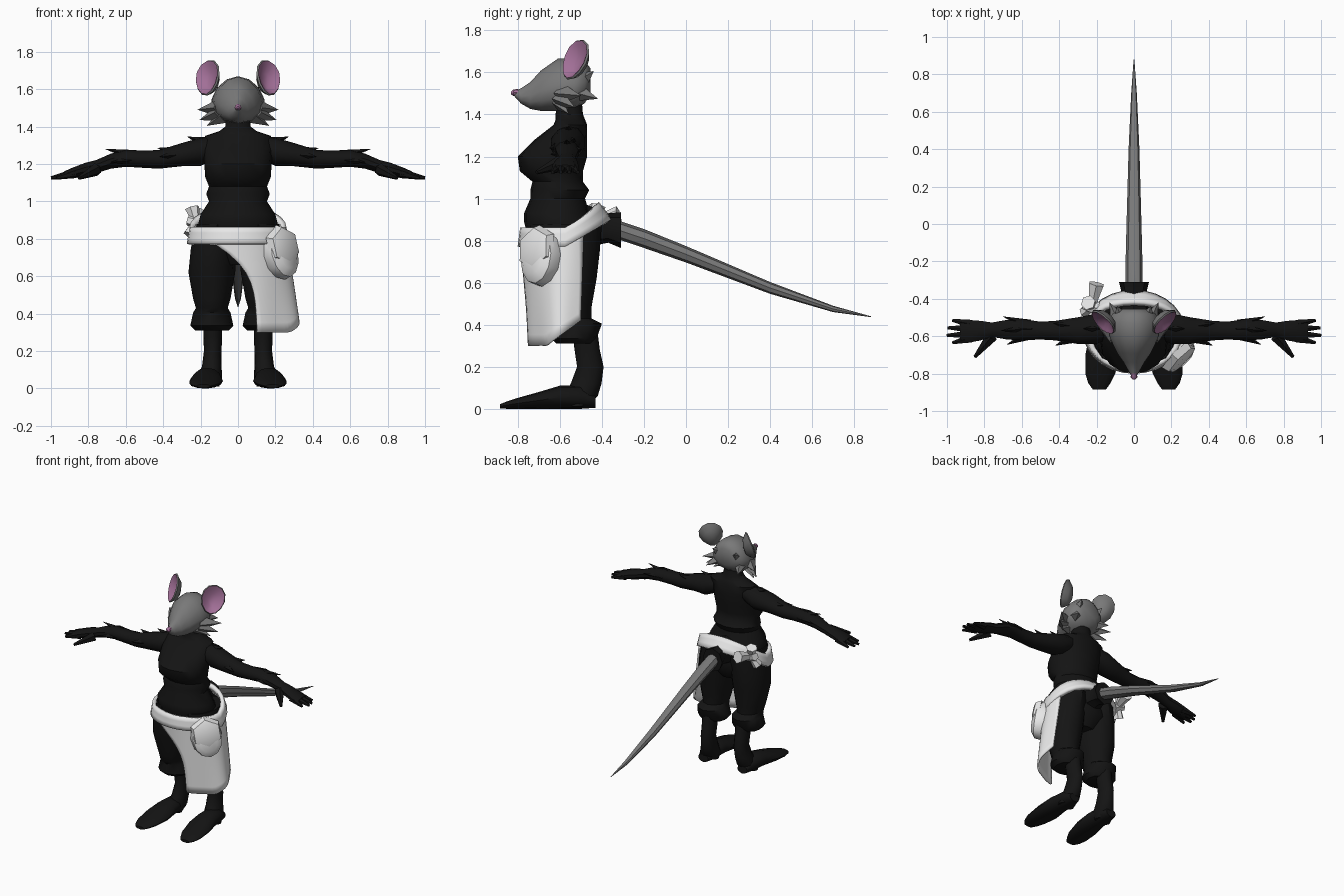
import bpy, bmesh
from math import sin, cos, pi, radians
from mathutils import Vector, Matrix

cube = bpy.data.objects.get("Cube")
if cube:
    bpy.data.objects.remove(cube)


def material(name, colour):
    m = bpy.data.materials.new(name)
    m.use_nodes = True
    m.diffuse_color = (*colour, 1)
    bsdf = next(n for n in m.node_tree.nodes if n.type == 'BSDF_PRINCIPLED')
    bsdf.inputs["Base Color"].default_value = (*colour, 1)
    bsdf.inputs["Roughness"].default_value = 0.8
    return m


GREY = material("grey fur", (.19, .19, .19))
BLACK = material("black cloth", (.007, .007, .007))
WHITE = material("white linen", (.8, .8, .8))
PINK = material("pink skin", (.36, .16, .31))


def finish(name, bm, mats, mirror=False, thick=0):
    bmesh.ops.recalc_face_normals(bm, faces=bm.faces[:])
    mesh = bpy.data.meshes.new(name)
    bm.to_mesh(mesh)
    bm.free()
    for m in mats:
        mesh.materials.append(m)
    ob = bpy.data.objects.new(name, mesh)
    bpy.context.collection.objects.link(ob)
    bpy.ops.object.select_all(action='DESELECT')
    ob.select_set(True)
    bpy.context.view_layer.objects.active = ob
    bpy.ops.object.shade_smooth_by_angle(angle=radians(42))
    if thick:
        mod = ob.modifiers.new("thickness", 'SOLIDIFY')
        mod.thickness, mod.offset = thick, 0
    if mirror:
        ob.modifiers.new("mirror", 'MIRROR')
    return ob


def loft(name, axis, stations, mats, sides=12, taper=0, matrix=None, mirror=False, inner=None):
    """Skin elliptical rings (x, y, z, half width, half height) set square to an axis."""
    bm = bmesh.new()
    rings = []
    for x, y, z, a, b in stations:
        ring = []
        for i in range(sides):
            t = pi / 2 + 2 * pi * i / sides
            p, q = a * cos(t) * (1 - taper * sin(t)), b * sin(t)
            offset = {'x': (0, p, q), 'y': (p, 0, q), 'z': (p, q, 0)}[axis]
            ring.append(bm.verts.new(Vector((x, y, z)) + Vector(offset)))
        rings.append(ring)
    for k, (r, s) in enumerate(zip(rings, rings[1:])):
        for i in range(sides):
            j = (i + 1) % sides
            f = bm.faces.new((r[i], r[j], s[j], s[i]))
            f.material_index = int(inner is not None and k >= inner)
    bm.faces.new(rings[0])
    bm.faces.new(rings[-1]).material_index = int(inner is not None)
    if matrix:
        bm.transform(matrix)
    return finish(name, bm, mats, mirror)


def spikes(name, items, mat, mirror=True, sides=4):
    """Tapered prongs, each given as base, tip, base radius, tip radius."""
    bm = bmesh.new()
    for base, tip, r0, r1 in items:
        base, tip = Vector(base), Vector(tip)
        d = tip - base
        m = Matrix.Translation((base + tip) / 2) @ d.to_track_quat('Z', 'Y').to_matrix().to_4x4()
        bmesh.ops.create_cone(bm, cap_ends=True, segments=sides, radius1=r0,
                              radius2=r1, depth=d.length, matrix=m)
    return finish(name, bm, [mat], mirror)


def sheet(name, func, nu, nv, mat, thick):
    bm = bmesh.new()
    grid = [[bm.verts.new(func(u / nu, v / nv)) for u in range(nu + 1)] for v in range(nv + 1)]
    for r, s in zip(grid, grid[1:]):
        for i in range(nu):
            bm.faces.new((r[i], r[i + 1], s[i + 1], s[i]))
    bmesh.ops.remove_doubles(bm, verts=bm.verts[:], dist=.0005)
    return finish(name, bm, [mat], thick=thick)


# Torso with shirt, from neck to seat
torso = [(1.46, -.555, .065, .06), (1.4, -.555, .068, .065), (1.375, -.55, .1, .07),
         (1.35, -.55, .175, .08), (1.28, -.595, .185, .125), (1.2, -.635, .18, .165),
         (1.13, -.64, .175, .15), (1.08, -.61, .155, .12), (1.04, -.6, .17, .14),
         (1.0, -.61, .155, .13), (.93, -.615, .2, .155), (.89, -.605, .21, .165),
         (.85, -.59, .21, .17), (.75, -.57, .2, .16), (.66, -.57, .1, .1)]
loft("torso", 'z', [(0, y, z, a, b) for z, y, a, b in torso], [BLACK], sides=16)

# Arms, hands and fur tufts
loft("arms", 'x', [(.12, -.55, 1.29, .06, .06), (.2, -.56, 1.265, .085, .075),
                   (.3, -.57, 1.25, .075, .062), (.42, -.57, 1.225, .055, .05),
                   (.5, -.57, 1.225, .05, .046), (.6, -.565, 1.23, .06, .045),
                   (.68, -.565, 1.215, .055, .04), (.76, -.565, 1.185, .04, .035),
                   (.82, -.57, 1.17, .055, .035), (.89, -.575, 1.15, .064, .028),
                   (.93, -.575, 1.14, .055, .02)], [BLACK], sides=10, mirror=True)
fingers = [((.87, y, 1.15), (x, y2, 1.125), .026, .009)
           for y, x, y2 in ((-.535, .97, -.515), (-.56, .995, -.555),
                            (-.59, 1.0, -.595), (-.61, .97, -.635))]
thumb = [((.76, -.6, 1.17), (.85, -.71, 1.125), .035, .01)]
spikes("fingers", fingers + thumb, BLACK, sides=6)
spikes("arm_tufts", [((.16, -.56, 1.31), (.27, -.56, 1.345), .035, .001),
                     ((.31, -.55, 1.26), (.43, -.53, 1.285), .035, .001),
                     ((.31, -.6, 1.25), (.42, -.65, 1.24), .035, .001),
                     ((.55, -.56, 1.245), (.71, -.57, 1.28), .03, .001),
                     ((.56, -.54, 1.23), (.7, -.495, 1.235), .03, .001),
                     ((.56, -.59, 1.22), (.68, -.645, 1.21), .03, .001)], BLACK)

# Trousers with gathered cuffs, shins and long feet
loft("trouser_legs", 'z', [(.11, -.57, .88, .11, .17), (.13, -.575, .75, .122, .165),
                           (.14, -.57, .62, .125, .145), (.14, -.56, .48, .1, .11),
                           (.14, -.555, .43, .085, .105), (.14, -.52, .405, .1, .12),
                           (.14, -.535, .335, .115, .11), (.14, -.53, .31, .09, .085)],
     [BLACK], mirror=True)
loft("shins", 'z', [(.135, -.48, .36, .05, .06), (.135, -.47, .28, .05, .06),
                    (.135, -.455, .2, .047, .063), (.14, -.475, .12, .052, .073),
                    (.15, -.5, .06, .065, .08), (.16, -.52, .01, .06, .04)], [BLACK], mirror=True)
loft("feet", 'y', [(.16, -.43, .035, .04, .03), (.16, -.5, .055, .068, .055),
                   (.165, -.6, .055, .075, .055), (.17, -.7, .04, .09, .04),
                   (.18, -.8, .026, .08, .026), (.185, -.85, .018, .06, .018),
                   (.185, -.885, .012, .035, .01)], [BLACK], mirror=True)

# Tail and its cloth collar
loft("tail_collar", 'y', [(0, -.47, .87, .1, .1), (0, -.37, .86, .065, .07),
                          (0, -.31, .85, .08, .085)], [BLACK], sides=8)
loft("tail", 'y', [(0, -.38, .87, .045, .045), (0, -.2, .81, .045, .045),
                   (0, 0, .735, .04, .039), (0, .4, .575, .029, .028),
                   (0, .7, .475, .015, .015), (0, .88, .438, .002, .002)], [GREY], sides=8)

# Head, nose, cheek tufts
head = [(-.815, 1.497, .012, .012), (-.785, 1.488, .03, .036), (-.74, 1.49, .055, .064),
        (-.69, 1.513, .09, .096), (-.61, 1.54, .128, .125), (-.53, 1.545, .142, .124),
        (-.48, 1.555, .115, .1), (-.455, 1.56, .07, .06)]
loft("head", 'y', [(0, y, z, a, b) for y, z, a, b in head], [GREY], taper=.18)
loft("nose", 'y', [(0, -.832, 1.502, .006, .006), (0, -.82, 1.503, .018, .016),
                   (0, -.8, 1.505, .016, .016)], [PINK], sides=8)
spikes("cheek_tufts", [((.1, -.59, 1.5), (.215, -.5, 1.49), .05, .001),
                       ((.1, -.6, 1.475), (.205, -.53, 1.435), .045, .001),
                       ((.08, -.6, 1.455), (.165, -.56, 1.405), .04, .001),
                       ((.08, -.53, 1.51), (.13, -.42, 1.475), .05, .001),
                       ((.07, -.5, 1.56), (.09, -.44, 1.605), .045, .001)], GREY)

# Cupped ears with pink inside
tilt = (Matrix.Translation((.162, -.525, 1.66)) @ Matrix.Rotation(radians(42), 4, 'Z')
        @ Matrix.Rotation(radians(-18), 4, 'X') @ Matrix.Rotation(radians(14), 4, 'Y'))
loft("ears", 'y', [(0, .05, -.02, .02, .03), (0, .035, -.01, .055, .07), (0, 0, 0, .082, .102),
                   (0, -.008, 0, .076, .096), (0, .0, -.002, .062, .082),
                   (0, .024, -.01, .03, .045)],
     [GREY, PINK], taper=-.12, matrix=tilt, mirror=True, inner=3)


# Apron: slanted waistband and a side panel with soft folds
def waist(u, v):
    t = 2 * pi * u
    back = max(0, -cos(t))
    ry = .2 + .012 * v - back * .05 * (1 - v)
    return Vector(((.245 + .015 * v) * sin(t), -.575 - ry * cos(t),
                   .86 - .09 * v + back * (.115 + .01 * v)))


def panel(u, v):
    start = -55 + 73 * (1 - (1 - v) ** 4)
    deg = start + (115 - start) * u
    t = radians(deg)
    fold = 1 + .03 * v * sin(6 * t)
    z = .83 - .53 * v + .12 * v * max(0, (deg - 60) / 55)
    return Vector(((.255 + .065 * v) * fold * sin(t), -.575 - (.205 - .03 * v) * fold * cos(t), z))


sheet("apron_waistband", waist, 28, 3, WHITE, .028)
sheet("apron_panel", panel, 20, 10, WHITE, .012)

# Hip pouch with pointed flap
hip = (Matrix.Translation((.225, -.69, .725)) @ Matrix.Rotation(radians(45), 4, 'Z')
       @ Matrix.Rotation(radians(-10), 4, 'X') @ Matrix.Rotation(radians(-8), 4, 'Y'))
loft("pouch", 'y', [(0, .07, 0, .09, .12), (0, .01, 0, .108, .145), (0, -.035, -.005, .1, .132),
                    (0, -.06, -.02, .06, .08)], [WHITE], matrix=hip)
loft("pouch_flap", 'y', [(0, -.015, .035, .112, .115), (0, -.055, .03, .1, .1),
                         (0, -.066, .03, .07, .07)], [WHITE], sides=6, matrix=hip)

# Bow tying the apron at the right hip
knot = (-.225, -.44, .89)
spikes("apron_bow", [(knot, (-.245, -.42, .965), .02, .04),
                     (knot, (-.2, -.32, .92), .02, .045),
                     (knot, (-.26, -.47, .82), .02, .035),
                     ((-.2, -.45, .88), (-.265, -.43, .9), .04, .03)], WHITE, mirror=False, sides=6)
